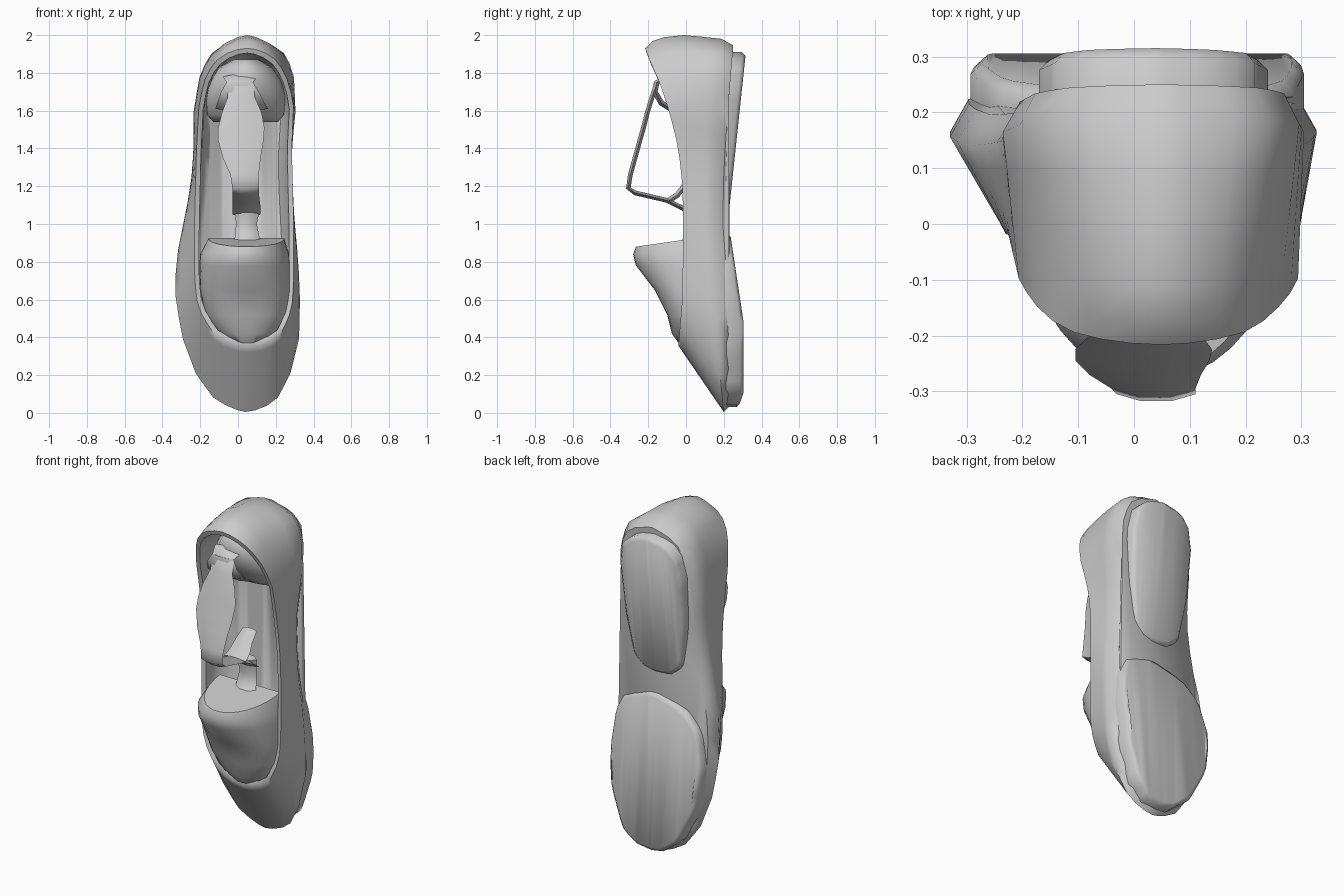
import bpy, bmesh, math

if "Cube" in bpy.data.objects:
    bpy.data.objects.remove(bpy.data.objects["Cube"])

N = 48


def lerp_table(tab, z):
    """Piecewise-linear lookup: rows are (z, value, value...)."""
    if z <= tab[0][0]:
        return tab[0][1:]
    for a, b in zip(tab, tab[1:]):
        if z <= b[0]:
            f = (z - a[0]) / (b[0] - a[0])
            return [p + (q - p) * f for p, q in zip(a[1:], b[1:])]
    return tab[-1][1:]


def outline(tab, yfun, inset=0.0):
    """Closed ring following left/right x values over z."""
    z0, z1 = tab[0][0], tab[-1][0]
    pts = []
    for i in range(N):
        t = 2 * math.pi * i / N
        z = (z0 + z1) / 2 - (z1 - z0) / 2 * math.cos(t)
        xl, xr = lerp_table(tab, z)
        mid, half = (xl + xr) / 2, (xr - xl) / 2
        s = 1 if math.sin(t) >= 0 else -1
        x = mid + s * max(half - inset * abs(math.sin(t)) ** .5, 0)
        pts.append((x, yfun(z), z + inset * math.cos(t)))
    return pts


def mix(a, b, f):
    return [tuple(p + (q - p) * f for p, q in zip(u, v)) for u, v in zip(a, b)]


def loft(name, rings, angle=40):
    """Skin closed rings and cap both ends."""
    bm = bmesh.new()
    vs = [[bm.verts.new(p) for p in r] for r in rings]
    n = len(rings[0])
    for a, b in zip(vs, vs[1:]):
        for i in range(n):
            j = (i + 1) % n
            bm.faces.new((a[i], a[j], b[j], b[i]))
    caps = [bm.faces.new(vs[0][::-1]), bm.faces.new(vs[-1])]
    bmesh.ops.triangulate(bm, faces=caps)
    bmesh.ops.remove_doubles(bm, verts=bm.verts, dist=0.0005)
    bmesh.ops.recalc_face_normals(bm, faces=bm.faces)
    me = bpy.data.meshes.new(name)
    bm.to_mesh(me)
    bm.free()
    ob = bpy.data.objects.new(name, me)
    bpy.context.collection.objects.link(ob)
    bpy.context.view_layer.objects.active = ob
    ob.select_set(True)
    bpy.ops.object.shade_smooth_by_angle(angle=math.radians(angle))
    ob.select_set(False)
    return ob


def ribbon(name, path, thick):
    """Strap along (y, z, x_left, x_right) points."""
    rings = []
    for i, (y, z, xl, xr) in enumerate(path):
        a, b = path[max(i - 1, 0)], path[min(i + 1, len(path) - 1)]
        dy, dz = b[0] - a[0], b[1] - a[1]
        d = math.hypot(dy, dz)
        ny, nz = -dz / d * thick / 2, dy / d * thick / 2
        u, v = xl * .7 + xr * .3, xl * .3 + xr * .7
        rings.append([(xl, y, z), (u, y + ny, z + nz), (v, y + ny, z + nz),
                      (xr, y, z), (v, y - ny, z - nz), (u, y - ny, z - nz)])
    return loft(name, rings, 60)


# Widest outline and opening rim of the upper: z, x left, x right
wide = [(.005, .04, .04), (.02, -.03, .13), (.08, -.13, .21), (.2, -.22, .275), (.4, -.295, .325),
        (.6, -.33, .328), (.8, -.33, .32), (1.0, -.29, .30), (1.2, -.25, .285), (1.4, -.235, .285),
        (1.6, -.235, .305), (1.8, -.20, .295), (1.9, -.145, .25), (1.96, -.06, .16), (1.98, .05, .05)]
rim = [(.355, .05, .05), (.365, -.04, .15), (.42, -.13, .23), (.55, -.21, .285), (.7, -.23, .295),
       (1.0, -.23, .295), (1.4, -.22, .285), (1.65, -.205, .295), (1.8, -.165, .25),
       (1.88, -.10, .19), (1.92, -.03, .12), (1.93, .05, .05)]
rim_y = [(.36, -.04), (.6, -.02), (.9, -.015), (1.2, -.018), (1.4, -.04), (1.6, -.09),
         (1.75, -.14), (1.86, -.19), (1.94, -.22)]
wide_y = [(0, .2), (.2, .18), (.6, .165), (1.0, .14), (1.4, .15), (1.8, .18), (2, .19)]
back_y = [(0, .235), (.6, .225), (1.0, .195), (1.3, .2), (1.6, .22), (1.98, .25)]


def y_of(tab, off=0.0):
    return lambda z: lerp_table(tab, z)[0] + off


# Upper: bottom, side wall, folded lip, inner wall, insole
base = outline(wide, y_of(back_y), .035)
low = outline(wide, y_of(wide_y))
top = outline(rim, y_of(rim_y))


def swell(f, amount):
    return [(x, y, z + max(0, z - 1.85) * amount) for x, y, z in mix(low, top, f)]


lip = outline(rim, y_of(rim_y, .008), .025)
inner = [(.04 + (x - .04) * .88, .07, 1.1 + (z - 1.1) * .94) for x, y, z in mix(low, lip, .5)]
insole = [(.04 + (x - .04) * .85, .13, 1.1 + (z - 1.1) * .96) for x, y, z in inner]
loft("upper", [base, low, swell(.25, .2), swell(.5, .43), swell(.75, .5), swell(.9, .4),
               top, lip, inner, insole], 60)

# Soles, slanted in depth
front = [(.03, .04, .04), (.045, -.04, .13), (.13, -.15, .22), (.35, -.265, .29), (.6, -.295, .305),
         (.8, -.25, .29), (.9, -.15, .24), (.95, .04, .08)]
front_y = [(.03, .285), (.09, .305), (.48, .305), (.95, .237)]
heel = [(1.07, .05, .05), (1.08, -.05, .12), (1.14, -.125, .185), (1.4, -.165, .225), (1.7, -.17, .24),
        (1.83, -.14, .215), (1.89, -.08, .14), (1.91, .04, .04)]
heel_y = [(1.07, .23), (1.91, .315)]
for name, tab, yt, off in (("front_sole", front, front_y, .205), ("heel_sole", heel, heel_y, .18)):
    loft(name, [outline(tab, lambda z: off), outline(tab, y_of(yt, -.018)),
                outline(tab, y_of(yt), .02)], 65)

# Shoe tree toe block: z, centre x, half width, front y, back lift
block = []
for z, cx, w, yf, lift in [(.37, .05, .09, -.04, 0), (.42, .05, .16, -.075, 0), (.52, .045, .22, -.125, 0),
                           (.65, .04, .24, -.19, 0), (.78, .035, .24, -.265, 0),
                           (.84, .035, .235, -.28, 0), (.88, .045, .2, -.265, .045)]:
    ring = []
    for i in range(21):
        a = math.pi * i / 20
        s = max(math.sin(a), 0) ** .9
        dent = .025 * math.sin(a) ** 4 if .5 < z < .7 else 0
        ring.append((cx + w * math.cos(a), .05 - (.05 - yf) * s + dent, z + lift * (1 - s)))
    block.append(ring)
loft("toe_block", block, 50)

# Shoe tree shaft, handle and heel piece
ribbon("tree_shaft", [(-.08, .86, -.08, .2), (0, .9, -.02, .12), (.03, 1.0, -.01, .1),
                      (.01, 1.1, -.02, .12)], .05)
ribbon("tree_handle", [(.03, 1.05, -.03, .12), (-.02, 1.085, -.03, .12), (-.1, 1.125, -.03, .115),
                       (-.27, 1.165, -.03, .11), (-.305, 1.19, -.03, .11), (-.295, 1.26, -.04, .11),
                       (-.27, 1.35, -.08, .12), (-.245, 1.44, -.105, .135), (-.225, 1.51, -.105, .14),
                       (-.205, 1.59, -.085, .125), (-.18, 1.67, -.055, .09),
                       (-.155, 1.75, -.06, .08), (-.10, 1.78, -.08, .1)], .025)
ribbon("handle_gusset", [(-.09, 1.125, -.03, .115), (-.045, 1.155, -.02, .11), (-.01, 1.2, -.01, .1),
                         (.05, 1.25, 0, .09)], .03)

heel_piece = []
for z, w, yf in [(1.54, .17, .03), (1.58, .205, -.03), (1.68, .215, -.10), (1.76, .19, -.13),
                 (1.83, .14, -.12), (1.87, .07, -.08)]:
    heel_piece.append([(.04 + w * math.cos(a), .1 - (.1 - yf) * math.sin(a), z)
                       for a in [math.pi * i / 14 for i in range(15)]])
loft("heel_piece", heel_piece, 50)

# Curl joining handle to heel piece
ribbon("heel_curl", [(-.155, 1.75, -.06, .08), (-.165, 1.7, -.09, .11), (-.13, 1.64, -.11, .14),
                     (-.08, 1.61, -.12, .16)], .03)
